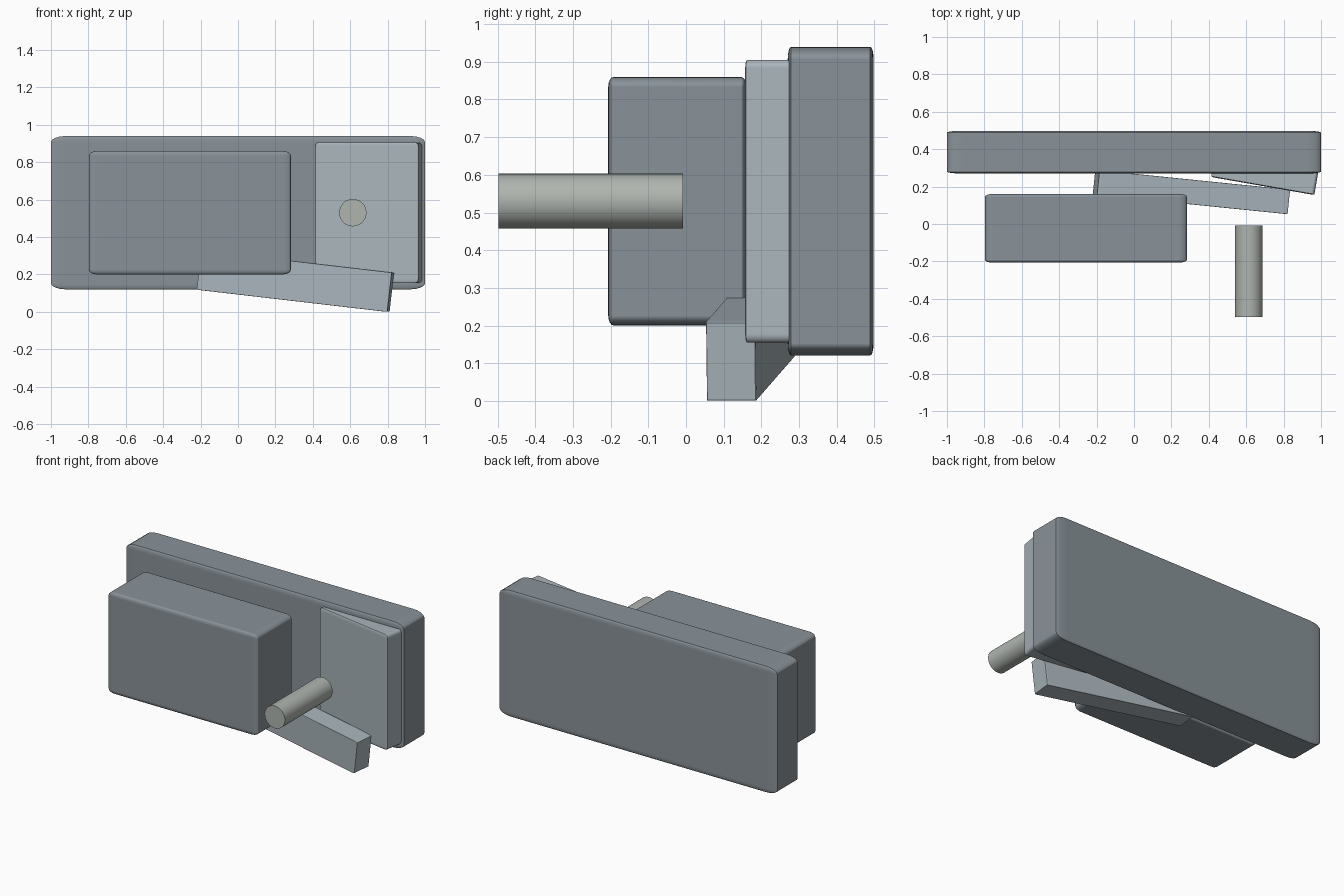
import bpy
from math import radians

if "Cube" in bpy.data.objects:
    bpy.data.objects.remove(bpy.data.objects["Cube"])


def paint(name, rgb):
    mat = bpy.data.materials.new(name)
    mat.diffuse_color = (*rgb, 1)
    mat.use_nodes = True
    mat.node_tree.nodes["Principled BSDF"].inputs["Base Color"].default_value = mat.diffuse_color
    return mat


dark = paint("dark_slate", (0.25, 0.29, 0.32))
light = paint("light_slate", (0.40, 0.46, 0.50))
metal = paint("metal_grey", (0.43, 0.46, 0.43))


def smooth(obj):
    bpy.ops.object.select_all(action='DESELECT')
    obj.select_set(True)
    bpy.context.view_layer.objects.active = obj
    bpy.ops.object.shade_smooth_by_angle(angle=radians(35))


def block(name, centre, size, mat, rot=(0, 0, 0), bevel=0.04):
    # the bevel is made on a unit cube, so it stretches with the size
    bpy.ops.mesh.primitive_cube_add(size=1, location=centre,
                                    rotation=[radians(a) for a in rot])
    obj = bpy.context.object
    obj.name = name
    mod = obj.modifiers.new("rounded_edges", 'BEVEL')
    mod.width = bevel
    mod.segments = 4
    bpy.ops.object.modifier_apply(modifier=mod.name)
    obj.scale = size
    bpy.ops.object.transform_apply(location=False, rotation=False, scale=True)
    obj.data.materials.append(mat)
    smooth(obj)
    # keep the large faces shaded flat
    mod = obj.modifiers.new("flat_faces", 'WEIGHTED_NORMAL')
    mod.keep_sharp = True
    mod.weight = 100
    return obj


# wide plate at the back
block("back_plate", (0, 0.384, 0.53), (2, 0.228, 0.82), dark)

# large box in front, on the left
block("front_box", (-0.257, -0.023, 0.53), (1.08, 0.367, 0.66), dark)

# slightly turned panel on the right
block("side_panel", (0.701, 0.277, 0.53), (0.56, 0.15, 0.75), light, (0, 0, -9.9), 0.03)

# tilted bar below
block("lower_bar", (0.307, 0.171, 0.164), (1.03, 0.132, 0.212), light, (0, 6.6, -5.8), 0.014)

# loose round rod pointing forward
bpy.ops.mesh.primitive_cylinder_add(vertices=48, radius=0.073, depth=0.49,
                                    location=(0.614, -0.253, 0.53),
                                    rotation=(radians(90), 0, 0))
rod = bpy.context.object
rod.name = "rod"
rod.data.materials.append(metal)
smooth(rod)
